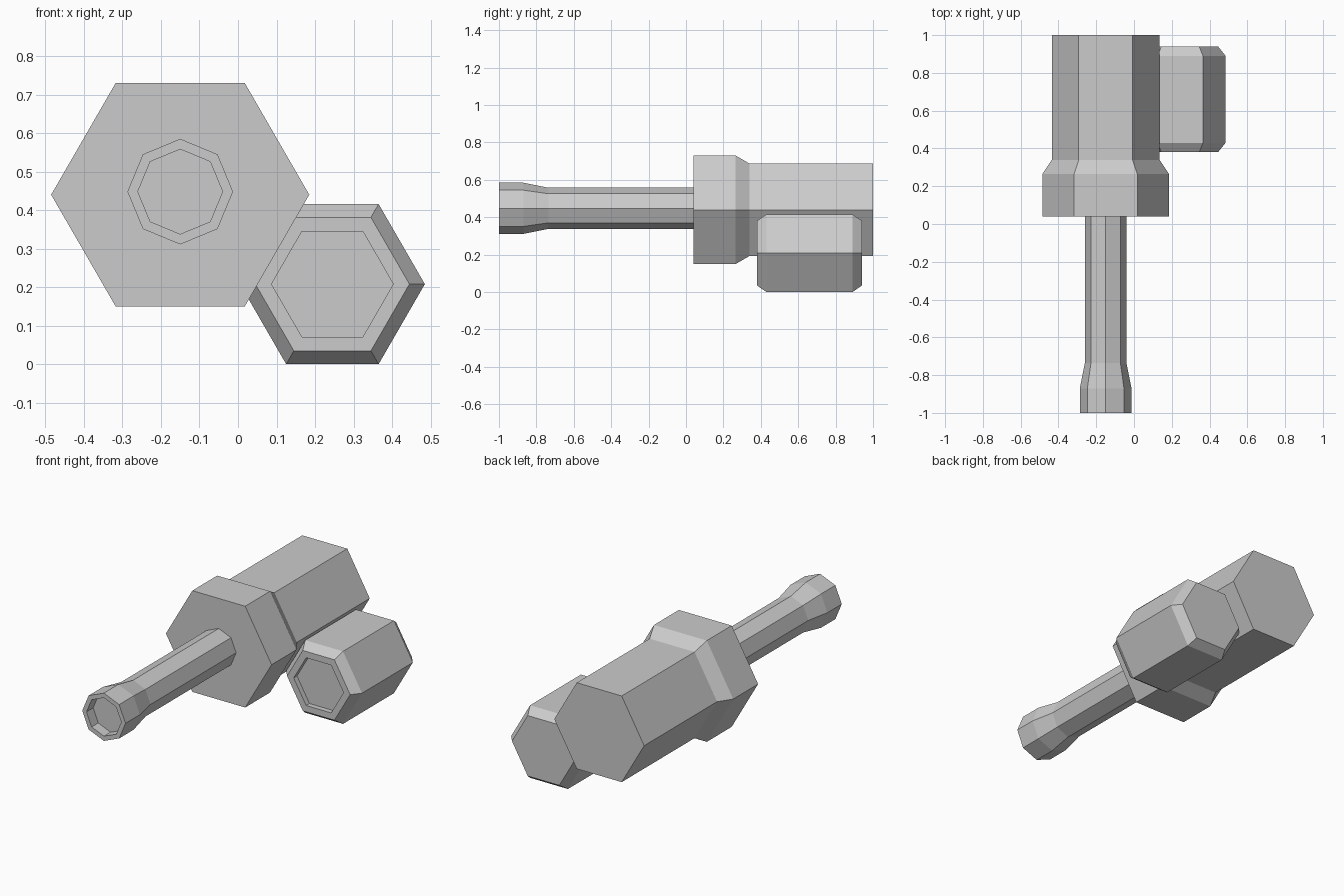
import bpy
import bmesh
from math import cos, sin, tau

default = bpy.data.objects.get("Cube")
if default:
    bpy.data.objects.remove(default, do_unlink=True)

# Single plain grey finish
grey = bpy.data.materials.new("plain_grey")
grey.use_nodes = True
colour = (0.6, 0.6, 0.6, 1)
grey.diffuse_color = colour
grey.node_tree.nodes["Principled BSDF"].inputs["Base Color"].default_value = colour


def turned_prism(name, sides, centre, profile):
    """Closed prism along y; profile is a list of (y, radius) rings."""
    bm = bmesh.new()
    cx, cz = centre
    rings = []
    for y, radius in profile:
        angles = [tau * i / sides for i in range(sides)]
        rings.append([bm.verts.new((cx + radius * cos(a), y, cz + radius * sin(a)))
                      for a in angles])
    for a, b in zip(rings, rings[1:]):
        for i in range(sides):
            j = (i + 1) % sides
            bm.faces.new((a[i], a[j], b[j], b[i]))
    bm.faces.new(rings[0])
    bm.faces.new(rings[-1])
    bmesh.ops.recalc_face_normals(bm, faces=bm.faces)
    mesh = bpy.data.meshes.new(name)
    bm.to_mesh(mesh)
    bm.free()
    mesh.materials.append(grey)
    obj = bpy.data.objects.new(name, mesh)
    bpy.context.collection.objects.link(obj)
    return obj


# Hexagonal body with a wide front collar
turned_prism("main_body", 6, (-0.15, 0.44),
             [(0.04, 0.335), (0.265, 0.335), (0.34, 0.285), (1.0, 0.285)])

# Octagonal tube with a flared, hollowed tip
turned_prism("barrel", 8, (-0.15, 0.448),
             [(-0.94, 0.11), (-1.0, 0.11), (-1.0, 0.137), (-0.87, 0.137),
              (-0.735, 0.11), (0.06, 0.11)])

# Bevelled hexagonal side pod with a shallow front recess
turned_prism("side_pod", 6, (0.245, 0.208),
             [(0.41, 0.158), (0.38, 0.158), (0.38, 0.2), (0.43, 0.24),
              (0.89, 0.24), (0.94, 0.2)])
